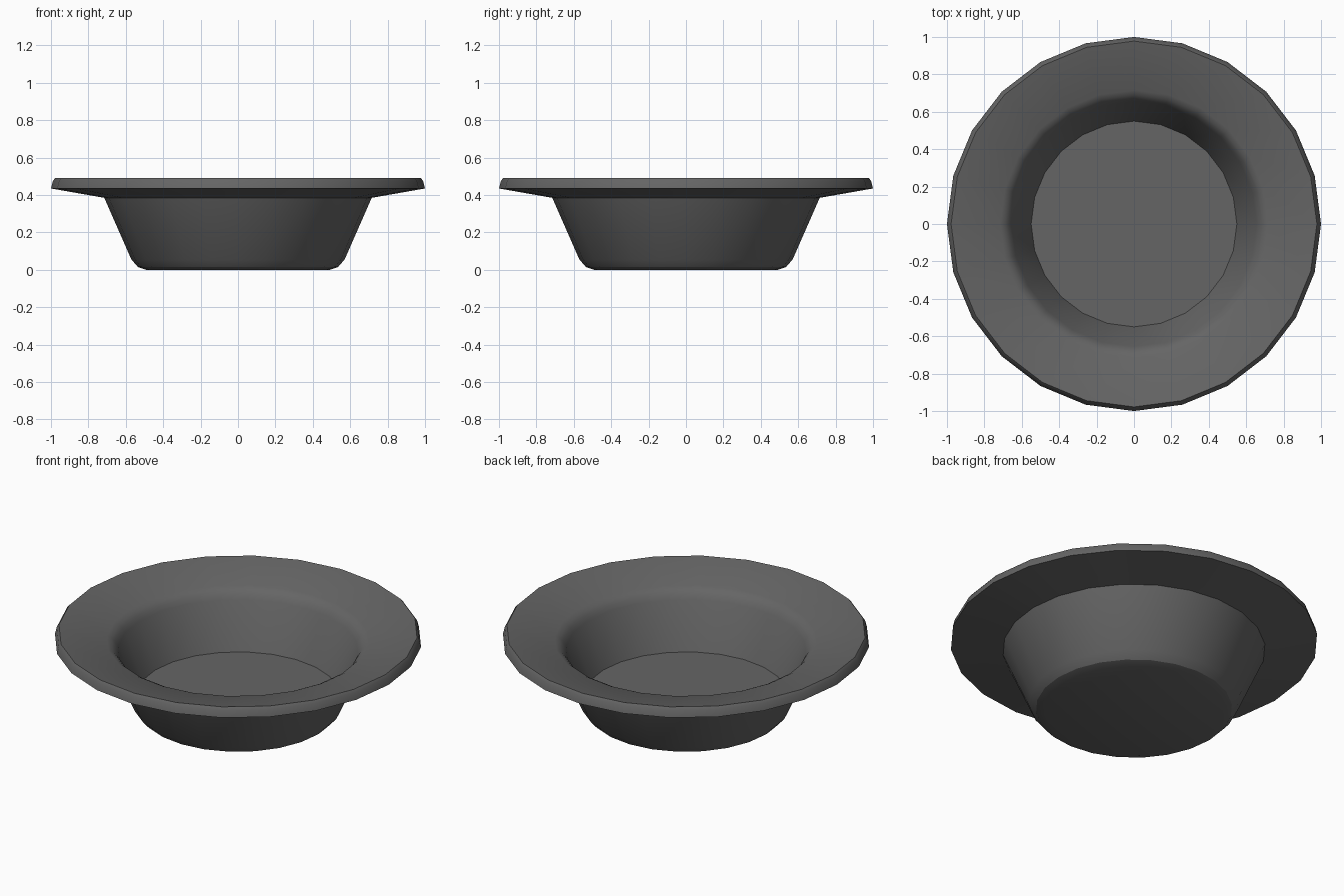
import bpy, bmesh, math

cube = bpy.data.objects.get("Cube")
if cube:
    bpy.data.objects.remove(cube, do_unlink=True)

SIDES = 24

# Dark grey glaze
grey = bpy.data.materials.new("dark_grey")
grey.use_nodes = True
colour = (0.13, 0.13, 0.13, 1)
grey.diffuse_color = colour
grey.node_tree.nodes["Principled BSDF"].inputs["Base Color"].default_value = colour

# Half section (radius, height): underside, outer wall, rim, inner wall, floor
profile = [
    (0.49, 0.0), (0.535, 0.015), (0.57, 0.055), (0.715, 0.385),
    (1.0, 0.435), (0.99, 0.475), (0.978, 0.49),
    (0.715, 0.433), (0.69, 0.42), (0.672, 0.402), (0.655, 0.375),
    (0.55, 0.11),
]

# Rings swept around the vertical axis
bm = bmesh.new()
rings = []
for radius, height in profile:
    rings.append([bm.verts.new((radius * math.cos(math.tau * i / SIDES),
                                radius * math.sin(math.tau * i / SIDES), height))
                  for i in range(SIDES)])
for low, high in zip(rings, rings[1:]):
    for i in range(SIDES):
        j = (i + 1) % SIDES
        bm.faces.new((low[i], low[j], high[j], high[i]))

# Flat underside and inner floor
bm.faces.new(reversed(rings[0]))
bm.faces.new(rings[-1])
bmesh.ops.recalc_face_normals(bm, faces=bm.faces)

mesh = bpy.data.meshes.new("bowl")
bm.to_mesh(mesh)
bm.free()
mesh.materials.append(grey)
bowl = bpy.data.objects.new("bowl", mesh)
bpy.context.collection.objects.link(bowl)

# Smooth walls with crisp rim and base edges
bpy.ops.object.select_all(action='DESELECT')
bowl.select_set(True)
bpy.context.view_layer.objects.active = bowl
bpy.ops.object.shade_smooth_by_angle(angle=math.radians(25))
